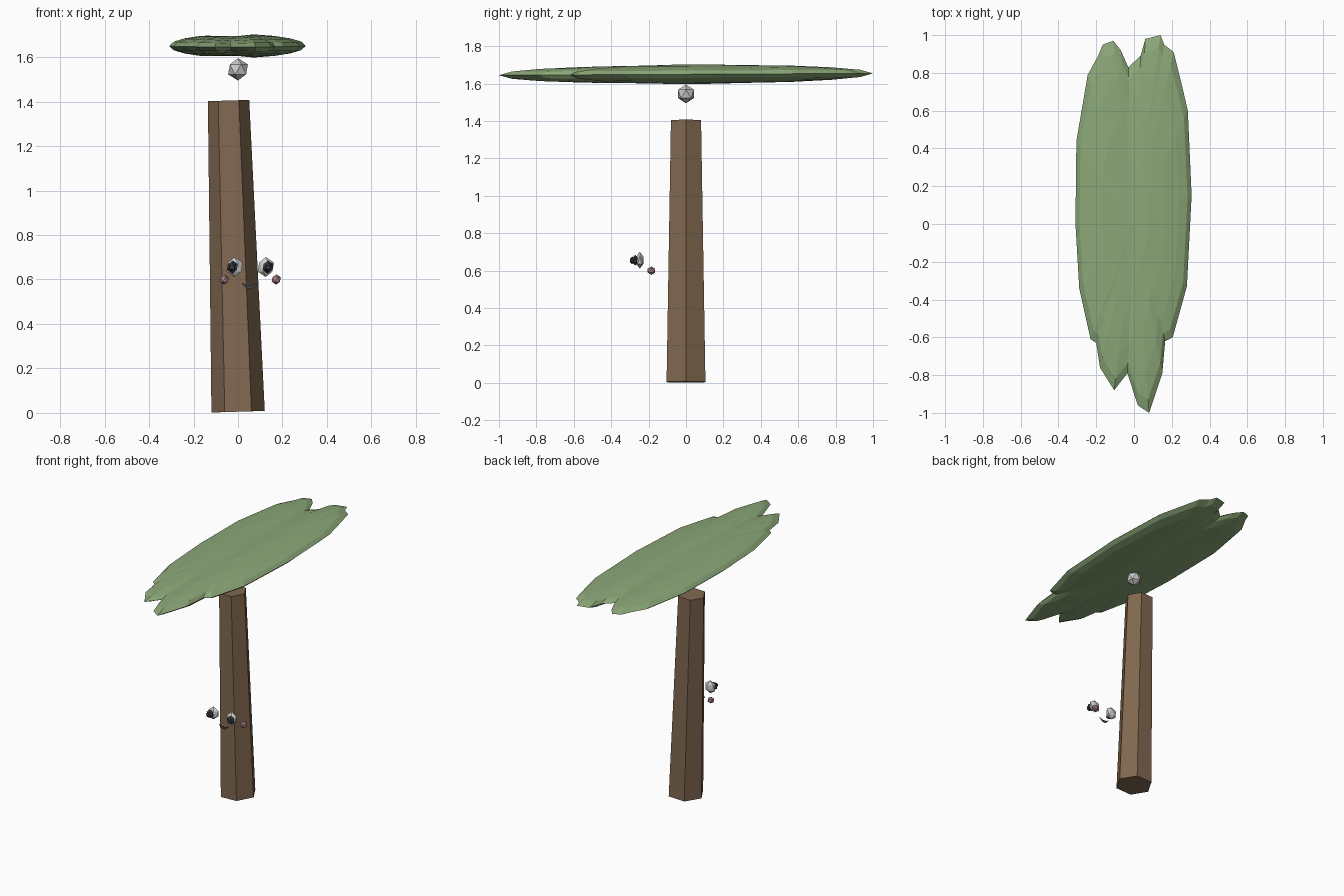
import bpy, bmesh, math
from mathutils import Matrix, Vector

if "Cube" in bpy.data.objects:
    bpy.data.objects.remove(bpy.data.objects["Cube"])


def material(name, rgb):
    m = bpy.data.materials.new(name)
    m.diffuse_color = (*rgb, 1)
    m.use_nodes = True
    m.node_tree.nodes["Principled BSDF"].inputs["Base Color"].default_value = m.diffuse_color
    return m


GREEN = material("leaf_green", (0.26, 0.39, 0.19))
BROWN = material("bark_brown", (0.22, 0.14, 0.08))
WHITE = material("eye_white", (0.75, 0.75, 0.75))
DARK = material("dark", (0.05, 0.05, 0.06))
PINK = material("cheek_pink", (0.5, 0.25, 0.28))


def finish(name, bm, mat=None):
    bmesh.ops.recalc_face_normals(bm, faces=bm.faces)
    me = bpy.data.meshes.new(name)
    bm.to_mesh(me)
    bm.free()
    ob = bpy.data.objects.new(name, me)
    bpy.context.collection.objects.link(ob)
    if mat:
        me.materials.append(mat)
    return ob


def ball(name, loc, scale, mat=None, sub=1):
    bm = bmesh.new()
    bmesh.ops.create_icosphere(bm, subdivisions=sub, radius=1,
                               matrix=Matrix.Translation(loc) @ Matrix.Diagonal((*scale, 1)))
    return finish(name, bm, mat)


# leaning six-sided trunk
bm = bmesh.new()
lean = (Matrix.Translation((-0.021, 0, 0.705)) @ Matrix.Rotation(-0.0307, 4, 'Y')
        @ Matrix.Rotation(math.pi / 6, 4, 'Z'))
bmesh.ops.create_cone(bm, cap_ends=True, segments=6, radius1=0.12, radius2=0.093,
                      depth=1.4, matrix=lean)
finish("trunk", bm, BROWN)

# flat two-lobed leaf canopy: outline shrunk in domed rings, with a shallow groove
outline = [(0.305, 0.15), (0.285, 0.6), (0.25, 0.75), (0.21, 0.91), (0.16, 0.95),
           (0.14, 1.0), (0.06, 0.98), (0.035, 0.89), (-0.03, 0.83), (-0.07, 0.92),
           (-0.11, 0.97), (-0.165, 0.95), (-0.19, 0.89), (-0.245, 0.79), (-0.305, 0.44),
           (-0.31, 0.0), (-0.29, -0.34), (-0.23, -0.61), (-0.2, -0.63), (-0.18, -0.76),
           (-0.105, -0.88), (-0.035, -0.79), (0.02, -0.96), (0.08, -1.0), (0.15, -0.79),
           (0.165, -0.62), (0.205, -0.6), (0.28, -0.33)]
bm = bmesh.new()


def canopy_ring(s, side):
    out = []
    for x, y in outline:
        x, y = x * s, y * s
        groove = 0.78 + 0.22 * min(1, abs(x + 0.03) / 0.1)
        h = 0.053 * math.sqrt(1 - s * s) * groove
        out.append(bm.verts.new((x, y, 1.65 + 0.005 * y + side * h)))
    return out


rim = canopy_ring(1, 0)
n = len(rim)
for side in (1, -1):
    prev = rim
    for s in (0.93, 0.78, 0.55, 0.25):
        ring = canopy_ring(s, side)
        for i in range(n):
            j = (i + 1) % n
            bm.faces.new((prev[i], prev[j], ring[j], ring[i]))
        prev = ring
    tip = bm.verts.new((0, 0, 1.65 + side * 0.044))
    for i in range(n):
        bm.faces.new((prev[i], prev[(i + 1) % n], tip))
bmesh.ops.triangulate(bm, faces=bm.faces)
finish("leaf_canopy", bm, GREEN)

# small grey ball under the canopy
ball("coconut", (0, 0, 1.545), (0.05, 0.05, 0.05))

# face: mirrored eyes, pupils and cheeks around x = 0.055
CX = 0.055
for side, label in ((-1, "left"), (1, "right")):
    ball(label + "_eye", (CX + side * 0.07, -0.247, 0.656), (0.041, 0.022, 0.045), WHITE)
    ball(label + "_iris", (CX + side * 0.08, -0.272, 0.656), (0.027, 0.016, 0.029), DARK)
    ball(label + "_pupil", (CX + side * 0.081, -0.288, 0.655), (0.018, 0.014, 0.02), DARK)
    ball(label + "_cheek", (CX + side * 0.117, -0.185, 0.6), (0.023, 0.023, 0.023), PINK)

# paper-thin crescent smile
bm = bmesh.new()
rows = []
for k in range(9):
    t = k / 4 - 1
    rows.append([bm.verts.new((CX + 0.037 * t, -0.236, z))
                 for z in (0.574 + 0.011 * t * t, 0.556 + 0.025 * t * t)])
for a, b in zip(rows, rows[1:]):
    bm.faces.new((a[0], a[1], b[1], b[0]))
finish("mouth", bm, DARK)
